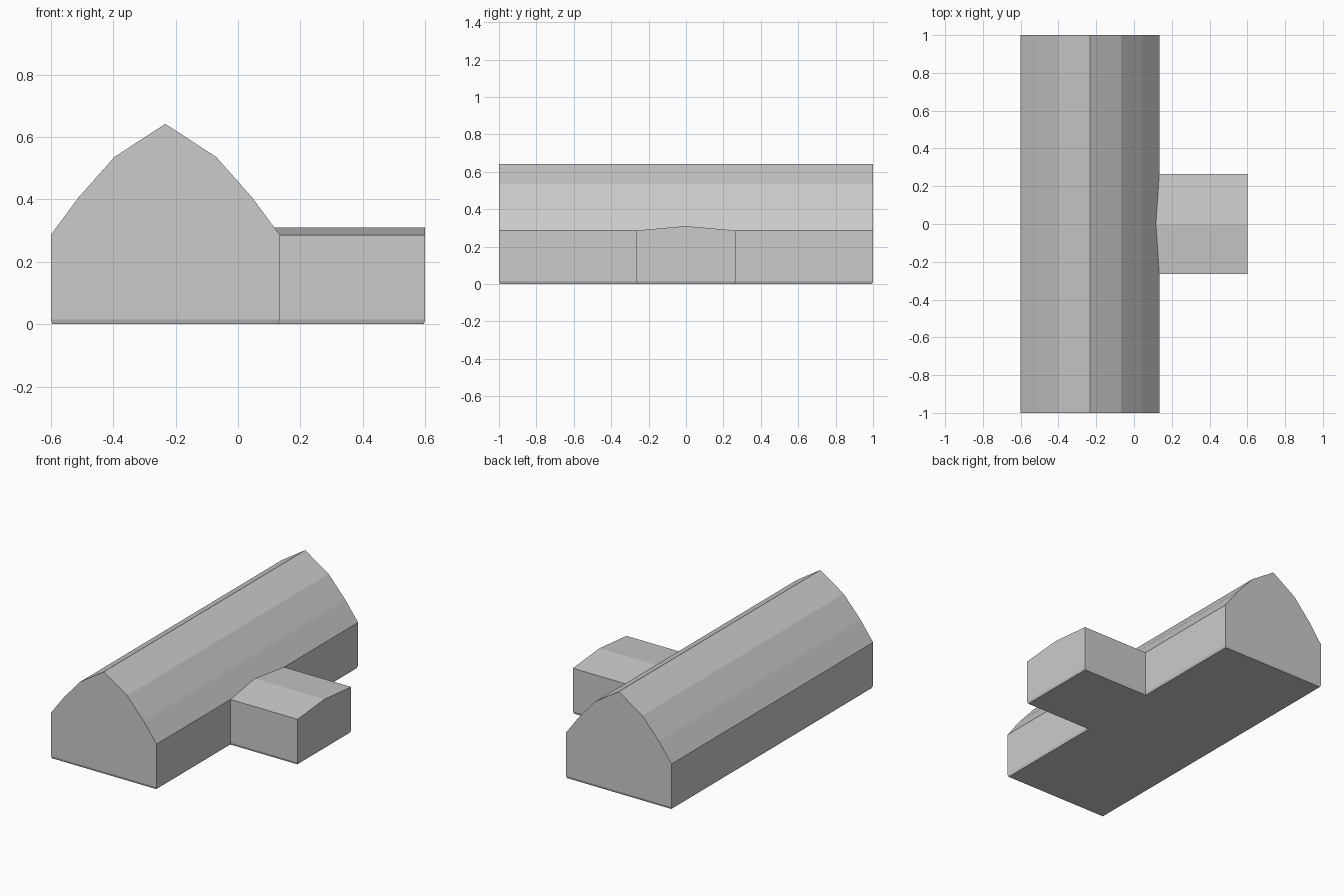
import bpy, bmesh
from mathutils import Vector

if "Cube" in bpy.data.objects:
    bpy.data.objects.remove(bpy.data.objects["Cube"])

BASE = 0.015  # height of the small chamfer around the foot


def prism(name, section, step):
    """Extrude a closed 3D section along the vector step."""
    bm = bmesh.new()
    face = bm.faces.new([bm.verts.new(p) for p in section])
    new = bmesh.ops.extrude_face_region(bm, geom=[face])["geom"]
    bmesh.ops.translate(bm, vec=Vector(step),
                        verts=[v for v in new if isinstance(v, bmesh.types.BMVert)])
    bmesh.ops.recalc_face_normals(bm, faces=bm.faces)
    me = bpy.data.meshes.new(name)
    bm.to_mesh(me)
    bm.free()
    ob = bpy.data.objects.new(name, me)
    bpy.context.collection.objects.link(ob)
    return ob


# Long hall: symmetric arched-gable half profile, mirrored about the ridge
CX = -0.233
half = [(0.367, BASE), (0.367, 0.286), (0.279, 0.405), (0.163, 0.536)]
profile = half + [(0, 0.642)] + [(-x, z) for x, z in reversed(half)]
hall = prism("barn", [(CX + x, -1, z) for x, z in profile], (0, 2, 0))

# Side wing with a shallow gable roof, running into the hall
wing_profile = [(-0.266, BASE), (0.266, BASE), (0.266, 0.286), (0, 0.31), (-0.266, 0.286)]
wing = prism("side_wing_helper", [(-0.1, y, z) for y, z in wing_profile], (0.7, 0, 0))

# Merge both volumes into one shell
mod = hall.modifiers.new("join_wing", "BOOLEAN")
mod.operation = "UNION"
mod.solver = "EXACT"
mod.object = wing
bpy.context.view_layer.update()
hall.data = bpy.data.meshes.new_from_object(
    hall.evaluated_get(bpy.context.evaluated_depsgraph_get()))
hall.modifiers.clear()
bpy.data.objects.remove(wing)

# Chamfered foot all the way round the footprint
bm = bmesh.new()
bm.from_mesh(hall.data)
floor = [f for f in bm.faces if f.normal.z < -0.9]
bmesh.ops.inset_region(bm, faces=floor, thickness=0.005, use_even_offset=True, use_boundary=True)
for v in {v for f in floor for v in f.verts}:
    v.co.z = 0
bm.to_mesh(hall.data)
bm.free()
